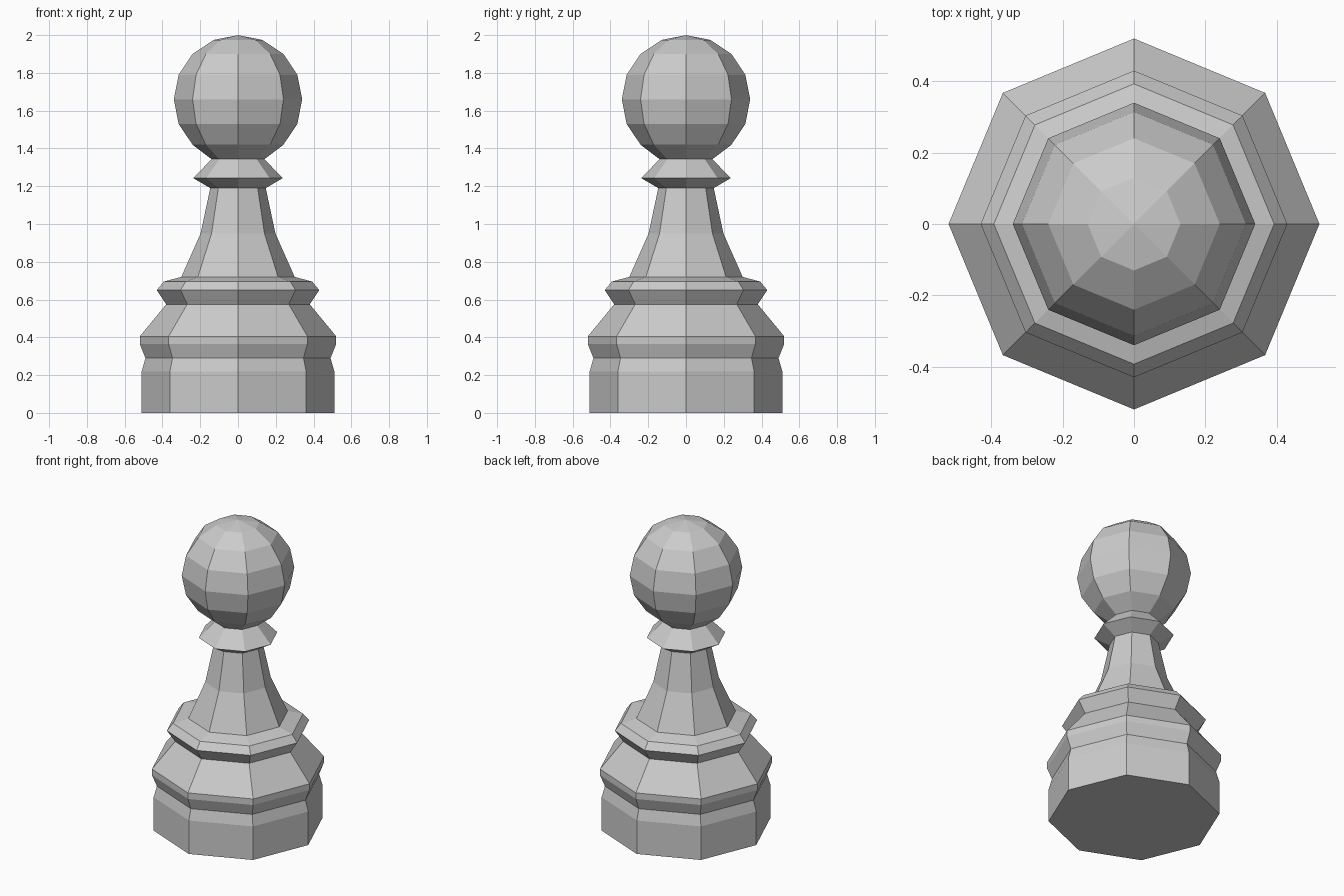
import bpy, bmesh
from math import cos, sin, pi, radians

if "Cube" in bpy.data.objects:
    bpy.data.objects.remove(bpy.data.objects["Cube"])

SIDES = 8


def lathe(name, profile, cap_bottom=False):
    """Revolve (radius, height) points into a flat-shaded eight-sided part."""
    bm = bmesh.new()
    rings = []
    for r, z in profile:
        if r == 0:
            rings.append([bm.verts.new((0, 0, z))] * SIDES)
        else:
            rings.append([bm.verts.new((r * cos(2 * pi * i / SIDES), r * sin(2 * pi * i / SIDES), z))
                          for i in range(SIDES)])
    for low, high in zip(rings, rings[1:]):
        for i in range(SIDES):
            j = (i + 1) % SIDES
            corners = [low[i], low[j], high[j], high[i]]
            bm.faces.new(list(dict.fromkeys(corners)))
    if cap_bottom:
        bm.faces.new(rings[0][::-1])
    mesh = bpy.data.meshes.new(name)
    bm.to_mesh(mesh)
    bm.free()
    obj = bpy.data.objects.new(name, mesh)
    bpy.context.collection.objects.link(obj)
    return obj


# Stepped foot with its two mouldings
lathe("base", [(0.51, 0), (0.51, 0.22), (0.49, 0.29), (0.52, 0.365), (0.52, 0.405),
               (0.38, 0.575), (0.43, 0.65), (0.393, 0.695), (0.30, 0.72)], cap_bottom=True)

# Tapered neck
lathe("stem", [(0.30, 0.72), (0.198, 0.95), (0.147, 1.19)])

# Flared ring under the head
lathe("collar", [(0.147, 1.19), (0.237, 1.243), (0.14, 1.343)])

# Ball head, rings every 22.5 degrees
R, CENTRE = 0.34, 1.66
ball = [(R * cos(radians(a)), CENTRE + R * sin(radians(a))) for a in (-45, -22.5, 0, 22.5, 45, 67.5)]
lathe("head", [(0.14, 1.343)] + ball + [(0, CENTRE + R)])
